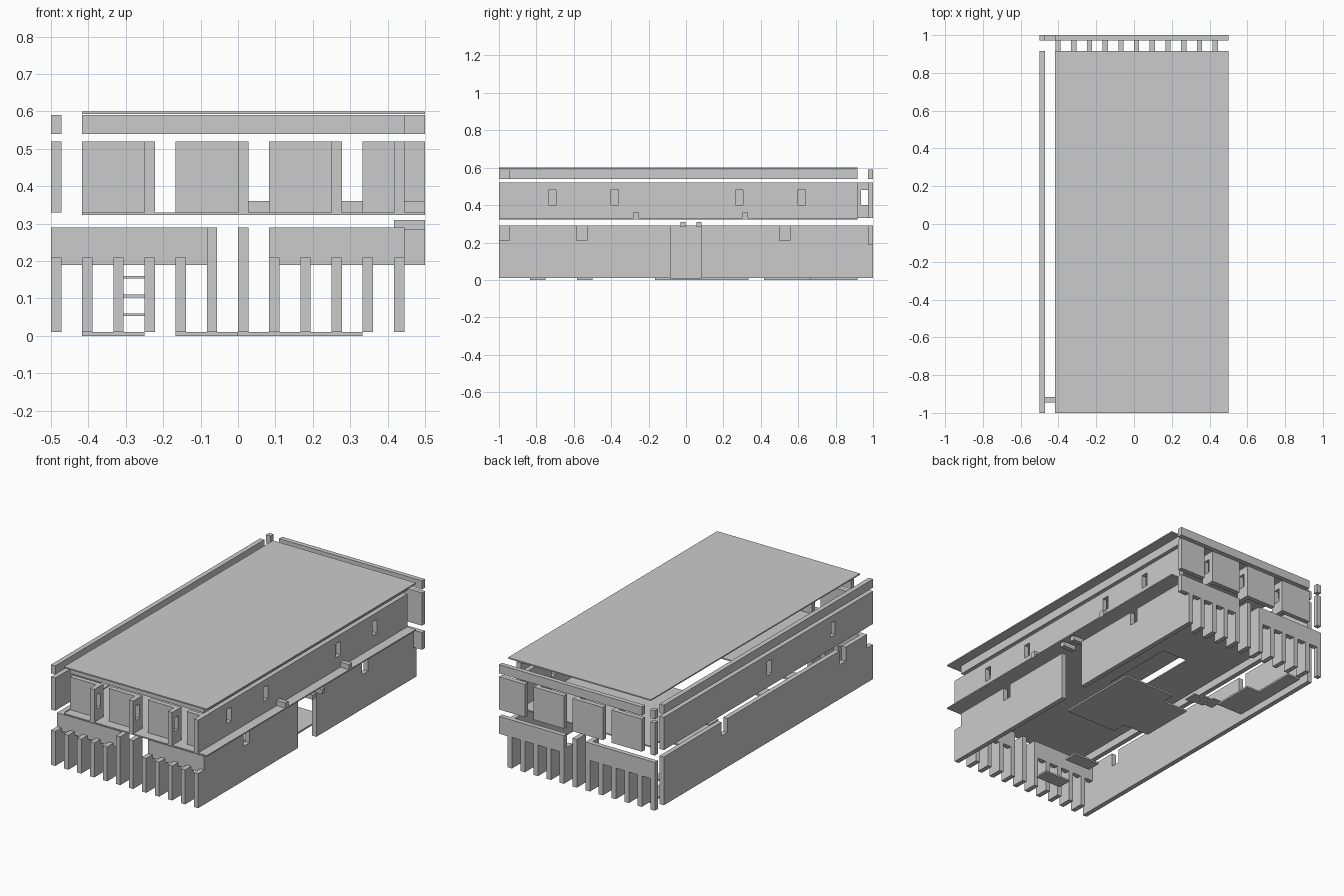
import bpy, bmesh
from mathutils import Matrix, Vector

if "Cube" in bpy.data.objects:
    bpy.data.objects.remove(bpy.data.objects["Cube"])

U = 1 / 36  # wall thickness


def part(name, boxes):
    """One object from boxes given as (x0, x1, y0, y1, z0, z1)."""
    bm = bmesh.new()
    for x0, x1, y0, y1, z0, z1 in boxes:
        size = Matrix.Diagonal((x1 - x0, y1 - y0, z1 - z0, 1))
        mid = Vector(((x0 + x1) / 2, (y0 + y1) / 2, (z0 + z1) / 2))
        bmesh.ops.create_cube(bm, size=1, matrix=Matrix.Translation(mid) @ size)
    mesh = bpy.data.meshes.new(name)
    bm.to_mesh(mesh)
    bm.free()
    obj = bpy.data.objects.new(name, mesh)
    bpy.context.collection.objects.link(obj)
    return obj


def side_wall(x, y0, y1, z0, z1, holes):
    """Boxes of a wall along y with holes (y0, y1, z0, z1); a hole may reach the top."""
    boxes, y = [], y0
    for a, b, c, d in sorted(holes):
        if a > y:
            boxes.append((x, x + U, y, a, z0, z1))
        boxes.append((x, x + U, a, b, z0, c))
        if d < z1:
            boxes.append((x, x + U, a, b, d, z1))
        y = b
    if y < y1:
        boxes.append((x, x + U, y, y1, z0, z1))
    return boxes


L, R = -0.5, 15 * U           # left and right wall positions
F, B = -34 * U, 35 * U        # front and back wall positions
RX, RY = -0.417, 0.917        # slab edges
Z1, Z2, Z3 = (0.01, 0.29), (0.33, 0.52), (0.54, 0.59)

# Roof and upper floor with stairwell opening
part("roof_slab", [(RX, 0.5, -1, RY, 0.593, 0.6)])
part("upper_floor", [(RX, -0.167, -1, RY, 0.323, 0.33),
                     (0, 0.5, -1, RY, 0.323, 0.33),
                     (-0.167, 0, -1, -0.2, 0.323, 0.33),
                     (-0.167, 0, 0.25, RY, 0.323, 0.33)])

# Ground floor plates
part("ground_floor", [(0, 0.333, -0.167, 0.333, 0, 0.01),
                      (-0.167, 0, -0.083, 0.25, 0, 0.01),
                      (RX, -0.25, 0.417, 0.667, 0, 0.01),
                      (RX, -0.333, 0.667, RY, 0, 0.01),
                      (-0.167, 0, -0.833, -0.75, 0, 0.01),
                      (-0.167, 0, -0.583, -0.5, 0, 0.01)])

# Roof edge walls and corner posts
part("parapet_left", [(L, L + U, -1, RY, *Z3)])
part("parapet_back", [(RX, 0.5, B, 1, *Z3)])
part("parapet_front", [(RX, R, F, F + U, *Z3)])
part("parapet_right", [(R, R + U, F + U, RY, *Z3)])
for name, z in (("upper_post", Z2), ("parapet_post", Z3)):
    part(name + "_back", [(L, L + U, B, 1, *z)])
    part(name + "_front", [(R, R + U, F, F + U, *z)])

# Upper side walls with windows
part("upper_wall_right", side_wall(R, F + U, RY, *Z2, [
    (y, y + 0.042, 0.4, 0.48) for y in (-0.736, -0.403, 0.264, 0.597)]))
part("upper_wall_left", side_wall(L, -1, RY, *Z2, [
    (y, y + 0.042, 0.4, 0.48) for y in (-0.653, -0.07)]))

# Upper front and back panels with windowed fins
front, back, fins_f, fins_b = [], [], [], []
for i in range(4):
    x = RX + i * 0.25
    last = i == 3
    front.append((x, R if last else x + 0.167, F, F + U, *Z2))
    back.append((x, x + 0.167, B, 1, *Z2))
    if not last:
        fins_f += side_wall(x + 0.167, -1, F + U, *Z2, [(-0.98, F, 0.4, 0.48)])
        fins_b += side_wall(x + 0.167, RY, 1, *Z2, [(0.935, B, 0.4, 0.48)])
part("upper_panels_front", front)
part("upper_panels_back", back)
part("upper_fins_front", fins_f + [(R, R + U, -1, F, *Z2)])
part("upper_fins_back", fins_b)

# Lower side walls with notches and a doorway
part("lower_wall_left", side_wall(L, -1, RY, *Z1, [
    (-1, F, 0.21, 0.29), (-0.75, -0.694, 0.21, 0.29), (0.333, 0.389, 0.21, 0.29)]))
part("lower_wall_right_front", side_wall(R, -1, -0.083, *Z1, [
    (-1, F, 0.21, 0.29), (-0.583, -0.528, 0.21, 0.29)]))
part("lower_wall_right_back", side_wall(R, 0.083, B, *Z1, [(0.5, 0.556, 0.21, 0.29)]))

# Lower front and back bands carried by rows of fins
part("lower_band_front", [(L, -0.056, F, F + U, 0.19, 0.29),
                          (0.083, R, F, F + U, 0.19, 0.29)])
part("lower_band_back", [(L, -0.056, B, 1, 0.19, 0.29),
                         (0.083, 0.5, B, 1, 0.19, 0.29)])
for name, y0, y1, first in (("front", -1, F + U, 1), ("back", RY, 1, 1)):
    fins = []
    for i in range(first, 12):
        if name == "front" and i == 11:
            continue
        x = L + i / 12
        fins.append((x, x + U, y0, y1, 0.01, 0.29 if i in (5, 6) else 0.21))
    part("lower_fins_" + name, fins)
part("lower_post_back", [(L, L + U, B, 1, *Z1)])

# Stair treads, door brackets and cross beams
part("stair_treads", [(-0.306, -0.25, 0.3 - i * 0.08, 0.38 - i * 0.08,
                       0.053 + i * 0.05, 0.06 + i * 0.05) for i in range(3)])
part("door_brackets", [(R, 0.5, y, y + U, 0.283, 0.31) for y in (-0.03, 0.055)])
part("cross_beams", [(0, 0.5, y, y + U, 0.33, 0.36) for y in (-0.28, 0.303)])
